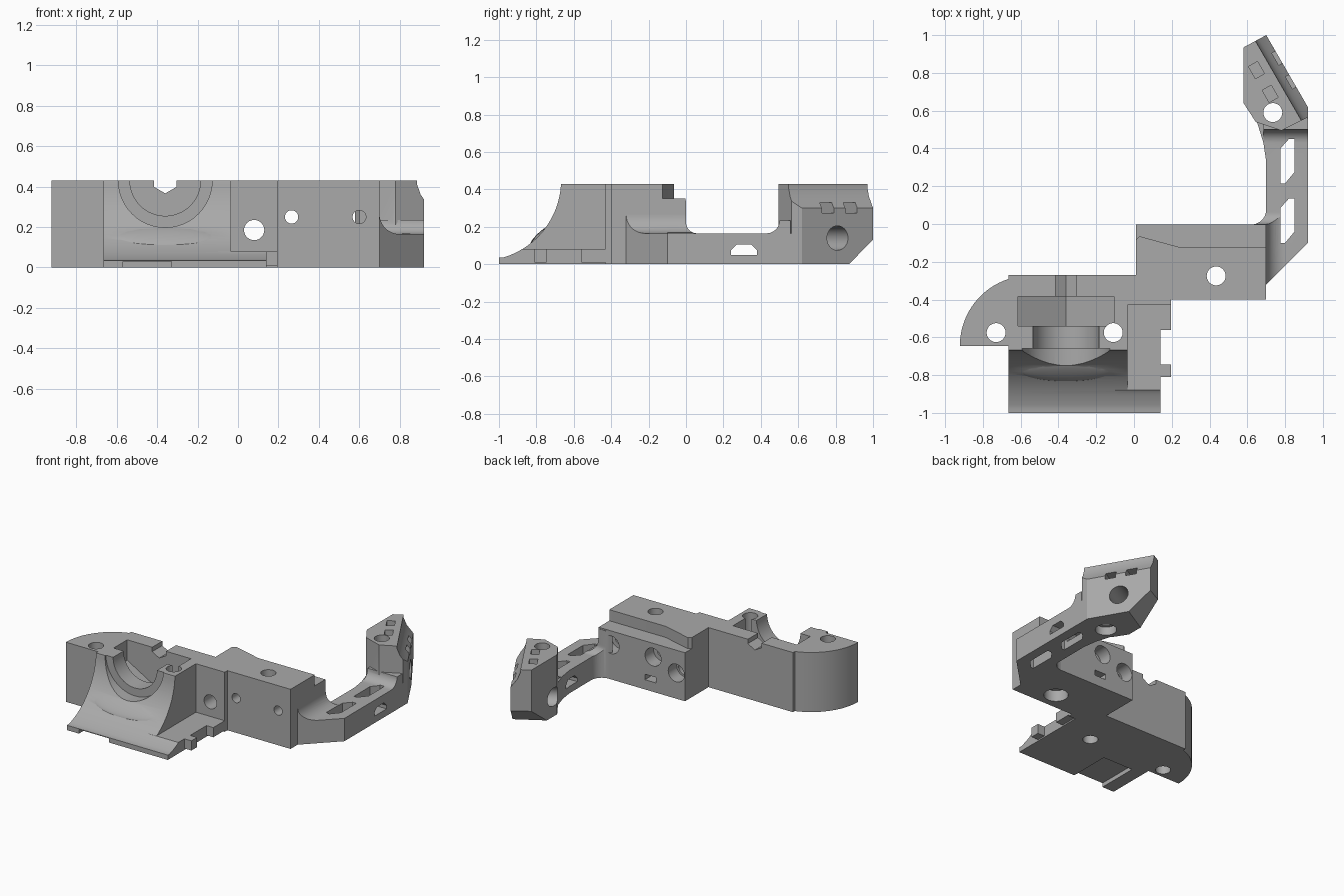
import bpy, bmesh, math
from mathutils import Matrix, Vector

if "Cube" in bpy.data.objects:
    bpy.data.objects.remove(bpy.data.objects["Cube"], do_unlink=True)

grey = bpy.data.materials.new("plain grey")
grey.use_nodes = True
grey.diffuse_color = (0.4, 0.4, 0.4, 1)
grey.node_tree.nodes["Principled BSDF"].inputs["Base Color"].default_value = (0.4, 0.4, 0.4, 1)


def arc(cx, cy, r, a0, a1, n=16):
    angles = [math.radians(a0 + (a1 - a0) * i / n) for i in range(n + 1)]
    return [(cx + r * math.cos(a), cy + r * math.sin(a)) for a in angles]


def add_object(name, bm, matrix=None):
    bmesh.ops.recalc_face_normals(bm, faces=bm.faces)
    if matrix:
        bm.transform(matrix)
    mesh = bpy.data.meshes.new(name)
    bm.to_mesh(mesh)
    bm.free()
    mesh.materials.append(grey)
    ob = bpy.data.objects.new(name, mesh)
    bpy.context.collection.objects.link(ob)
    return ob


def prism(name, pts, axis, lo, hi, matrix=None):
    """Extrude a 2D outline along x (y,z), y (x,z) or z (x,y)."""
    place = {"x": lambda a, b, t: (t, a, b),
             "y": lambda a, b, t: (a, t, b),
             "z": lambda a, b, t: (a, b, t)}[axis]
    bm = bmesh.new()
    low = [bm.verts.new(place(a, b, lo)) for a, b in pts]
    high = [bm.verts.new(place(a, b, hi)) for a, b in pts]
    bm.faces.new(low)
    bm.faces.new(high)
    n = len(pts)
    for i in range(n):
        j = (i + 1) % n
        bm.faces.new((low[i], low[j], high[j], high[i]))
    return add_object(name, bm, matrix)


def box(name, x0, x1, y0, y1, z0, z1, matrix=None):
    return prism(name, [(x0, y0), (x1, y0), (x1, y1), (x0, y1)], "z", z0, z1, matrix)


def hole(a, b, r, axis, lo, hi, matrix=None):
    return prism("hole", arc(a, b, r, 0, 360, 48)[:-1], axis, lo, hi, matrix)


def combine(target, others, operation):
    for other in others:
        mod = target.modifiers.new("cut", "BOOLEAN")
        mod.operation = operation
        mod.solver = "EXACT"
        mod.object = other
    graph = bpy.context.evaluated_depsgraph_get()
    graph.update()
    mesh = bpy.data.meshes.new_from_object(target.evaluated_get(graph))
    target.modifiers.clear()
    target.data = mesh
    for other in others:
        bpy.data.objects.remove(other, do_unlink=True)


TOP = 0.43

# Saddle with concave front, rounded side wing, stepped mounting block
slope = arc(-1.1, 0.45, 0.432, -76, -3, 28)
slope[0] = (-1.0, 0.035)
body = prism("clamp_body", [(-1, 0)] + slope + [(-0.668, TOP), (-0.27, TOP), (-0.27, 0)],
             "x", -0.665, -0.035)
ledge_slope = [p for p in slope if p[1] < 0.078]
wing = prism("wing", arc(-0.55, -0.645, 0.372, 180, 90, 24) + [(-0.5, -0.273), (-0.5, -0.645)],
             "z", 0, TOP)
ledge = prism("ledge", [(-1, 0)] + ledge_slope + [(-0.88, 0.08), (-0.3, 0.08), (-0.3, 0)],
              "x", -0.1, 0.14)
tabs = [box("tab", 0.1, 0.195, y0, y1, 0.01, 0.08) for y0, y1 in ((-0.56, -0.3), (-0.81, -0.745))]
bridge = box("bridge", -0.1, 0.195, -0.43, -0.27, 0, TOP)
block = box("block", 0.01, 0.70, -0.40, -0.003, 0, 0.35)
block_top = prism("block_top", [(0.01, -0.40), (0.70, -0.40), (0.70, -0.125), (0.25, -0.125),
                                (0.03, -0.065), (0.01, -0.085)], "z", 0.3, TOP)
lip = bmesh.new()
bmesh.ops.create_uvsphere(lip, u_segments=40, v_segments=20, radius=1)
lip_place = (Matrix.Translation((-0.36, -0.775, 0.155)) @ Matrix.Rotation(math.radians(42), 4, "X")
             @ Matrix.Diagonal((0.25, 0.075, 0.018, 1)))
saddle_lip = add_object("saddle_lip", lip, lip_place)
combine(body, [wing, ledge, bridge, block, block_top, saddle_lip] + tabs, "UNION")


# Bore, hexagonal nut pocket and rod channel on one axis
def hexagon(r):
    return arc(-0.36, TOP, r, 30, 390, 6)[:-1]


cuts = [hole(-0.36, TOP, 0.175, "y", -0.8, -0.5),
        hole(-0.36, TOP, 0.232, "y", -1.1, -0.66),
        prism("nut_pocket", hexagon(0.294), "y", -0.54, -0.385),
        prism("rod_channel", hexagon(0.0635), "y", -0.45, -0.2)]
# Vertical screw holes
cuts += [hole(x, y, 0.05, "z", -0.1, 0.6) for x, y in ((-0.73, -0.575), (-0.11, -0.575), (0.435, -0.275))]
cuts.append(hole(0.435, -0.275, 0.08, "z", -0.1, 0.08))
# Cross holes with counterbores at the back
for x, z, r in ((0.08, 0.185, 0.05), (0.265, 0.25, 0.033), (0.6, 0.25, 0.033)):
    cuts.append(hole(x, z, r, "y", -0.6, 0.1))
    cuts.append(hole(x, z, 0.064, "y", -0.1, 0.1))
cuts.append(box("back_slot", 0.24, 0.33, -0.15, 0.1, 0.07, 0.11))
cuts.append(box("underside_groove", -0.57, -0.33, -1.1, -0.7, -0.1, 0.03))
combine(body, cuts, "DIFFERENCE")

# Arm: outline extruded tall, then hollowed down with filleted cutters
outline = ([(0.66, -0.28), (0.70, -0.32), (0.92, -0.1), (0.92, 0.58), (0.645, 0.56), (0.685, 0.43), (0.70, 0.33)]
           + arc(0.62, 0.077, 0.08, 0, -90, 8) + [(0.60, -0.02), (0.66, -0.02)])
arm = prism("side_arm", outline, "z", 0, 0.34)
A = 0.165
combine(arm, [
    prism("arm_relief", arc(0.06, A + 0.06, 0.06, 180, 270, 10) + [(0.7, A), (0.7, 0.5), (0, 0.5)],
          "x", 0.5, 1.0),
    prism("side_relief", arc(0.80, A + 0.1, 0.1, 180, 270, 10) + [(1.0, A), (1.0, 0.5), (0.70, 0.5)],
          "y", -0.5, 0.06)], "DIFFERENCE")

# Angled post, with its own frame along the slanted face
frame = Matrix.Translation((0.81, 0.81, 0)) @ Matrix.Rotation(math.radians(30), 4, "Z")
post = prism("post", [(0.58, 0.64), (0.645, 0.54), (0.78, 0.495), (0.92, 0.565), (0.92, 0.62),
                      (0.70, 1.0), (0.58, 0.935)], "z", 0, TOP)
post_fillet = prism("post_fillet", arc(0.43, A + 0.07, 0.07, -90, 0, 10) + [(0.56, A + 0.07), (0.56, 0.1), (0.43, 0.1)],
                    "x", 0.685, 0.92)
combine(arm, [post_fillet, post], "UNION")

cuts = [prism("top_scoop", [(-0.065, 0.5), (-0.065, 0.41), (-0.045, 0.36), (0, 0.30), (0.08, 0.22), (0.08, 0.5)],
              "y", -0.4, 0.4, frame),
        prism("end_chamfer", [(0.047, -0.02), (0.3, -0.02), (0.3, 0.2)], "x", -0.5, 0.3, frame),
        hole(0, 0.14, 0.065, "x", -0.4, 0.1, frame),
        hole(0.735, 0.59, 0.05, "z", -0.1, 0.6),
        hole(0.735, 0.59, 0.07, "z", -0.1, 0.06)]
# Strap tunnels from the top to the slanted face
for v in (-0.06, 0.085):
    strap = box("strap", -0.165, -0.11, v - 0.037, v + 0.037, 0.275, 0.5, frame)
    combine(strap, [box("strap_side", -0.15, 0.1, v - 0.037, v + 0.037, 0.275, 0.33, frame)], "UNION")
    cuts.append(strap)
# Lightening slots through the arm
for y in (-0.1, 0.215):
    cuts.append(prism("slot", [(0.775, y), (0.80, y), (0.85, y + 0.06), (0.85, y + 0.235),
                               (0.82, y + 0.235), (0.775, y + 0.185)], "z", -0.1, 0.3))
cuts.append(prism("side_slot", [(0.24, 0.05), (0.38, 0.05), (0.38, 0.075), (0.35, 0.105),
                                (0.27, 0.105), (0.24, 0.075)], "x", 0.5, 1.0))
combine(arm, cuts, "DIFFERENCE")

# Smooth curves, sharp edges
for ob in (body, arm):
    bpy.ops.object.select_all(action="DESELECT")
    ob.select_set(True)
    bpy.context.view_layer.objects.active = ob
    bpy.ops.object.shade_smooth_by_angle(angle=math.radians(25))
